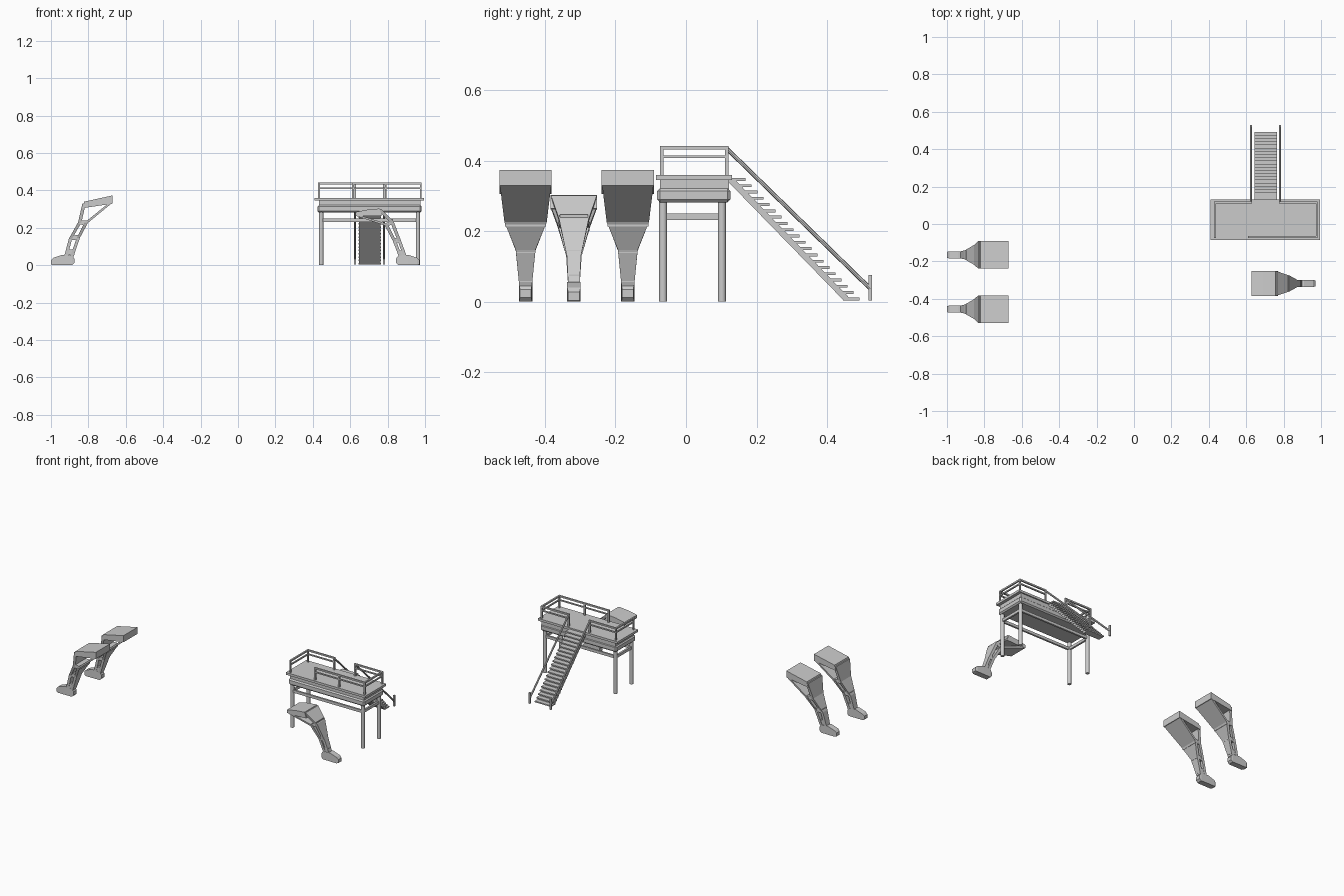
import bpy, bmesh, math
from mathutils import Vector

if "Cube" in bpy.data.objects:
    bpy.data.objects.remove(bpy.data.objects["Cube"])


def make(name, bm):
    bmesh.ops.recalc_face_normals(bm, faces=bm.faces)
    me = bpy.data.meshes.new(name)
    bm.to_mesh(me)
    bm.free()
    ob = bpy.data.objects.new(name, me)
    bpy.context.collection.objects.link(ob)
    return ob


def box(name, x0, x1, y0, y1, z0, z1, bevel=0):
    bm = bmesh.new()
    bmesh.ops.create_cube(bm, size=1)
    for v in bm.verts:
        v.co = ((x0 + x1) / 2 + v.co.x * (x1 - x0), (y0 + y1) / 2 + v.co.y * (y1 - y0),
                (z0 + z1) / 2 + v.co.z * (z1 - z0))
    if bevel:
        bmesh.ops.bevel(bm, geom=bm.edges[:], offset=bevel, segments=1, affect='EDGES')
    return make(name, bm)


def rod(name, a, b, r, sides=8):
    a, b = Vector(a), Vector(b)
    bm = bmesh.new()
    bmesh.ops.create_cone(bm, cap_ends=True, segments=sides, radius1=r, radius2=r, depth=(b - a).length)
    ob = make(name, bm)
    ob.location = (a + b) / 2
    ob.rotation_euler = (b - a).to_track_quat('Z', 'Y').to_euler()
    return ob


def loft(name, sections, y):
    """Rectangular sections (xa, za, xb, zb, half_width) joined along the list."""
    bm = bmesh.new()
    rings = [[bm.verts.new(c) for c in ((xa, y - w, za), (xa, y + w, za), (xb, y + w, zb), (xb, y - w, zb))]
             for xa, za, xb, zb, w in sections]
    for p, q in zip(rings, rings[1:]):
        for i in range(4):
            j = (i + 1) % 4
            bm.faces.new((p[i], p[j], q[j], q[i]))
    bm.faces.new(rings[0])
    bm.faces.new(rings[-1])
    return make(name, bm)


def at(line, s):
    i = min(int(s), len(line) - 2)
    f = s - i
    return [p + (q - p) * f for p, q in zip(line[i], line[i + 1])]


def support(name, y, slab, outer, inner, heel, s):
    """Bent openwork support: padded top, two tapering bands, rungs, foot."""
    loft(name + "_top_pad", slab, y)
    for part, line, other in (("outer_band", outer, inner), ("inner_band", inner, outer)):
        secs = []
        for (x, z, w), (ox, oz, _) in zip(line, other):
            d = Vector((ox - x, oz - z)).normalized() * 0.018
            secs.append((x, z, x + d.x, z + d.y, w))
        loft(f"{name}_{part}", secs, y)
    for k, (st, h) in enumerate(((1, .012), (1.95, .012), (2.75, .015))):
        (x0, z0, w0), (x1, z1, w1) = at(outer, st), at(inner, st)
        e = .004 * s
        loft(f"{name}_rung_{k}", [(x0 + e, z0 - h, x0 + e, z0 + h, w0 - .002),
                                  (x1 - e, z1 - h, x1 - e, z1 + h, w1 - .002)], y)
    foot = [(.125, .004, .027, .016), (.112, 0, .04, .019), (.065, 0, .056, .019),
            (.012, 0, .052, .018), (0, .012, .035, .016)]
    loft(name + "_foot", [(heel - s * d, a, heel - s * d, b, w) for d, a, b, w in foot], y)


# Two left supports
for n, y in (("rear", -.165), ("front", -.455)):
    support(f"left_{n}_support", y,
            [(-.832, .305, -.822, .34, .074), (-.672, .329, -.672, .373, .074)],
            [(-.832, .33, .074), (-.855, .23, .053), (-.905, .14, .024), (-.93, .045, .018)],
            [(-.674, .332, .073), (-.803, .226, .06), (-.845, .147, .028), (-.88, .045, .018)],
            -.875, 1)

# Right support, lower and more bent
support("right_support", -.318,
        [(.627, .264, .627, .284, .066), (.69, .262, .69, .297, .066), (.77, .265, .757, .303, .066)],
        [(.765, .301, .065), (.832, .235, .042), (.872, .13, .02), (.905, .04, .016)],
        [(.63, .264, .065), (.785, .212, .046), (.828, .13, .022), (.862, .04, .016)],
        .845, -1)

# Platform deck and under-frame
box("deck", .41, .995, -.085, .13, .345, .36)
box("upper_frame", .432, .975, -.074, .122, .318, .347)
box("lower_frame", .425, .982, -.082, .126, .282, .322, .008)

# Platform legs and braces
for x in (.445, .962):
    for y in (-.065, .102):
        leg = rod("platform_leg", (x, y, 0), (x, y, .29), .0115, 16)
        for p in leg.data.polygons:
            p.use_smooth = len(p.vertices) == 4
    box("side_brace", x - .006, x + .006, -.065, .102, .232, .25)
for y in (-.065, .102):
    box("long_brace", .445, .962, y - .006, y + .006, .232, .25)

# Guard rails: top rail, mid rail and posts along each path
F, B, L, R = -.069, .115, .433, .977
paths = ([(.625, B), (L, B), (L, F)], [(.78, B), (R, B), (R, F), (.79, F), (.615, F)])
for path in paths:
    for x, y in path:
        box("rail_post", x - .005, x + .005, y - .005, y + .005, .355, .442)
    for (x0, y0), (x1, y1) in zip(path, path[1:]):
        xa, xb, ya, yb = min(x0, x1), max(x0, x1), min(y0, y1), max(y0, y1)
        for z, h in ((.437, .005), (.411, .004)):
            box("guard_rail", xa - h, xb + h, ya - h, yb + h, z - h, z + h)

# Stair: sloping slab and treads
bm = bmesh.new()
side = [(.115, .345), (.14, .345), (.47, .004), (.447, .004)]
f = bm.faces.new([bm.verts.new((.648, y, z)) for y, z in side])
ext = bmesh.ops.extrude_face_region(bm, geom=[f])
bmesh.ops.translate(bm, vec=(.114, 0, 0), verts=[v for v in ext["geom"] if isinstance(v, bmesh.types.BMVert)])
make("stair_slab", bm)
N = 20
for i in range(N):
    t = i / (N - 1)
    y, z = .123 + .323 * t, .347 - .339 * t
    box("stair_tread", .645, .765, y, y + .046, z - .004, z + .004)

# Stair handrails and end posts
for x in (.625, .78):
    rod("stair_handrail", (x, .113, .437), (x, .523, .037), .006)
    box("stair_end_post", x - .005, x + .005, .518, .528, .004, .076)
